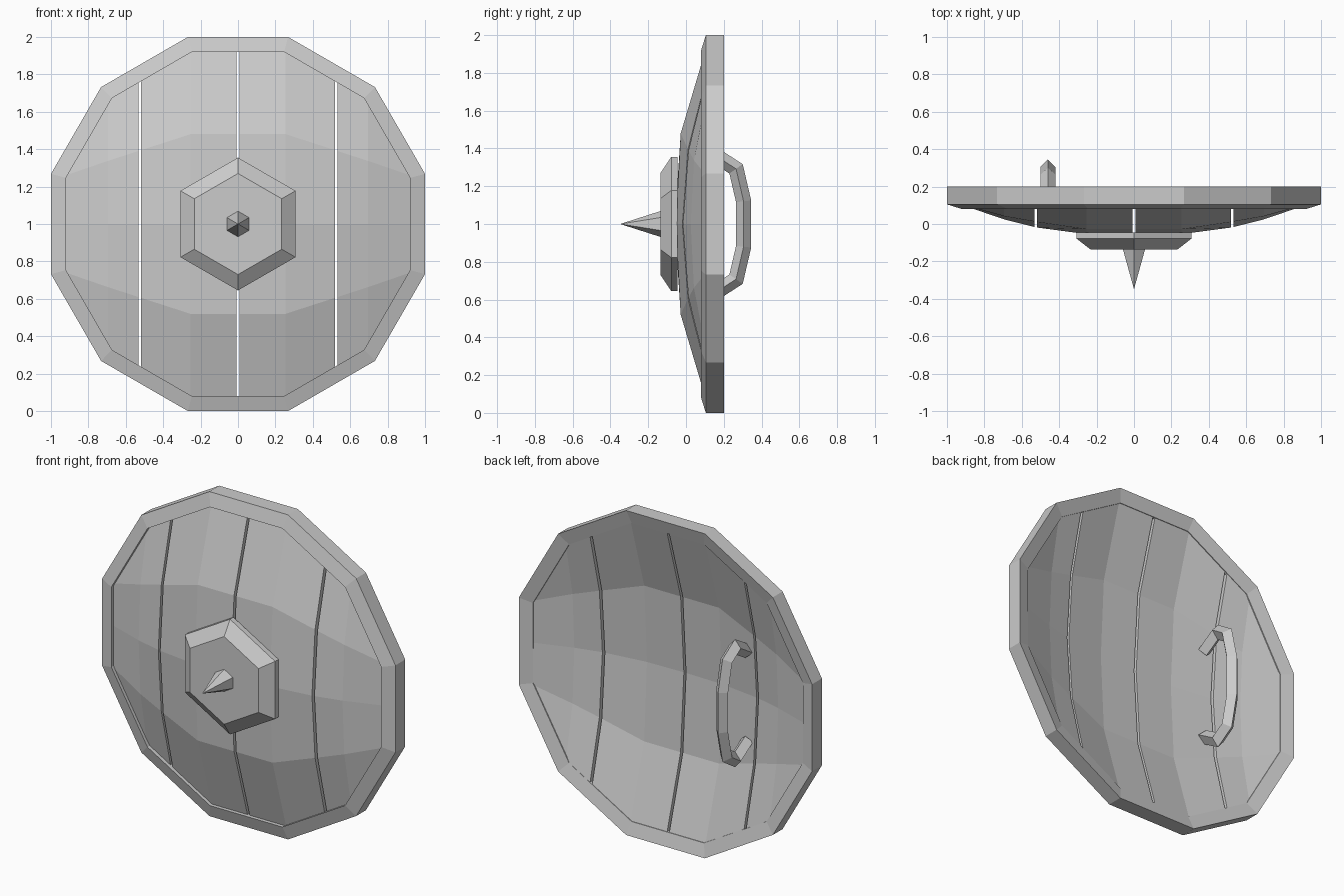
import bpy, bmesh, math
from mathutils import Vector

if "Cube" in bpy.data.objects:
    bpy.data.objects.remove(bpy.data.objects["Cube"])

CZ = 1.0  # shield centre height


def make(name, verts, faces):
    bm = bmesh.new()
    vs = [bm.verts.new(v) for v in verts]
    for f in faces:
        bm.faces.new([vs[i] for i in f])
    bmesh.ops.remove_doubles(bm, verts=bm.verts, dist=1e-5)
    bmesh.ops.recalc_face_normals(bm, faces=bm.faces)
    me = bpy.data.meshes.new(name)
    bm.to_mesh(me)
    bm.free()
    ob = bpy.data.objects.new(name, me)
    bpy.context.collection.objects.link(ob)
    return ob


def loft(name, rings, closed=False, strip_caps=False):
    """Join rings of points with quads; looped, or capped at both ends."""
    n, m = len(rings[0]), len(rings)
    verts = [p for r in rings for p in r]
    faces = []
    for i in range(m if closed else m - 1):
        j = (i + 1) % m
        for k in range(n):
            l = (k + 1) % n
            faces.append((i * n + k, i * n + l, j * n + l, j * n + k))
    if not closed:
        for b in (0, (m - 1) * n):
            if strip_caps:  # long thin end walls as a strip of quads
                faces += [(b + k, b + k + 1, b + n - 2 - k, b + n - 1 - k)
                          for k in range(n // 2 - 1)]
            else:
                faces.append(tuple(range(b, b + n)))
    return make(name, verts, faces)


def polygon(r, y, n, start):
    return [(r * math.cos(start + 2 * math.pi * k / n), y,
             CZ + r * math.sin(start + 2 * math.pi * k / n)) for k in range(n)]


def interp(x, table):
    for (x0, y0), (x1, y1) in zip(table, table[1:]):
        if x <= x1:
            return y0 + (y1 - y0) * (x - x0) / (x1 - x0)
    return table[-1][1]


# Twelve-sided rim: (apothem, depth) profile swept around
c15 = math.cos(math.radians(15))
rim_profile = [(1.0, 0.105), (0.92, 0.08), (0.92, 0.177), (1.0, 0.2)]
loft("rim", [polygon(a / c15, y, 12, math.radians(15)) for a, y in rim_profile], closed=True)

# Domed planks: outline height, fold height and depths along x
EDGE_Y = 0.112
THICK = 0.07
half_height = [(0, 0.95), (0.255, 0.95), (0.695, 0.695), (0.95, 0.255)]
fold_height = [(0, 0.48), (0.255, 0.48), (0.95, 0.255)]
fold_depth = [(0, -0.028), (0.255, -0.028), (0.525, 0.012), (0.695, 0.042), (0.95, EDGE_Y)]
mid_depth = [(0, -0.06), (0.255, -0.054), (0.525, -0.018), (0.695, 0.025), (0.95, EDGE_Y)]


def plank(name, columns, side):
    rings = []
    for x in columns:
        h, f = interp(x, half_height), interp(x, fold_height)
        yf, ym = interp(x, fold_depth), interp(x, mid_depth)
        front = [(h, EDGE_Y), (f, yf), (0, ym), (-f, yf), (-h, EDGE_Y)]
        back = [(z, y + THICK) for z, y in reversed(front)]
        # the outermost column would be degenerate, so keep its fold just inside
        if h - f < 1e-4:
            front[1], front[3] = (h * 0.98, EDGE_Y), (-h * 0.98, EDGE_Y)
            back = [(z, y + THICK) for z, y in reversed(front)]
        rings.append([(side * x, y, CZ + z) for z, y in front + back])
    loft(name, rings, strip_caps=True)


for side, label in ((-1, "left"), (1, "right")):
    plank("inner_plank_" + label, [0.0075, 0.255, 0.5175], side)
    plank("outer_plank_" + label, [0.5325, 0.695, 0.95], side)

# Hexagonal boss with bevelled front
up = math.radians(90)
loft("boss", [polygon(r, y, 6, up) for r, y in
              [(0.355, -0.045), (0.355, -0.078), (0.27, -0.135)]])

# Six-sided spike
loft("spike", [polygon(0.07, -0.13, 6, up), polygon(0.0005, -0.347, 6, up)])

# Grip: diamond section swept along a hooked path, mitred at the corners
upper = [(0.06, 0.275), (0.18, 0.347), (0.265, 0.292), (0.305, 0.12)]
path = [Vector(p) for p in upper + [(y, -z) for y, z in reversed(upper)]]
steps = [(b - a).normalized() for a, b in zip(path, path[1:])]
rings = []
for p, d0, d1 in zip(path, steps[:1] + steps, steps + steps[-1:]):
    t = (d0 + d1).normalized()
    nrm = Vector((-t.y, t.x)) * 0.04 / t.dot(d0)
    a, b = p + nrm, p - nrm
    rings.append([(-0.46, a.x, CZ + a.y), (-0.42, p.x, CZ + p.y),
                  (-0.46, b.x, CZ + b.y), (-0.50, p.x, CZ + p.y)])
loft("grip", rings)
